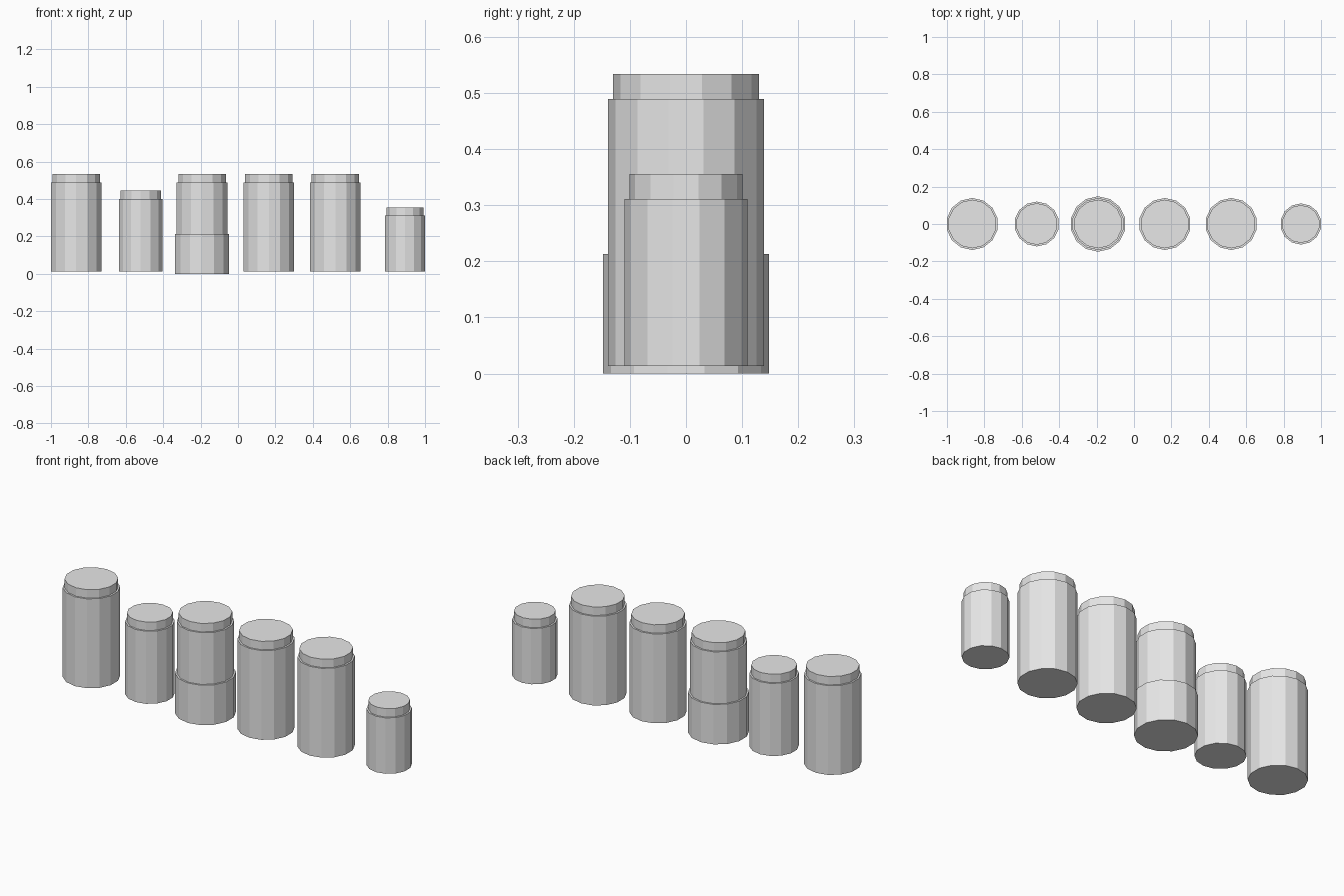
import bpy

cube = bpy.data.objects.get("Cube")
if cube:
    bpy.data.objects.remove(cube, do_unlink=True)

# Single light grey finish
grey = bpy.data.materials.new("light_grey")
grey.use_nodes = True
colour = (0.8, 0.8, 0.8, 1)
grey.diffuse_color = colour
grey.node_tree.nodes["Principled BSDF"].inputs["Base Color"].default_value = colour

SIDES = 14
BASE = 0.013         # underside of the canisters
LID_HEIGHT = 0.045
LID_INSET = 0.009
OVERLAP = 0.01       # lid plug inside the body


def cylinder(name, x, radius, bottom, top):
    bpy.ops.mesh.primitive_cylinder_add(
        vertices=SIDES, radius=radius, depth=top - bottom,
        location=(x, 0, (bottom + top) / 2))
    part = bpy.context.object
    part.name = name
    part.data.materials.append(grey)
    return part


def canister(name, x, radius, shoulder):
    cylinder(name + "_body", x, radius, BASE, shoulder)
    cylinder(name + "_lid", x, radius - LID_INSET,
             shoulder - OVERLAP, shoulder + LID_HEIGHT)


# Four tall canisters, one medium and one small, in a row
for i, x in enumerate((-0.865, -0.192, 0.165, 0.52)):
    canister(f"tall_canister_{i + 1}", x, 0.139, 0.489)
canister("medium_canister", -0.52, 0.12, 0.4)
canister("small_canister", 0.892, 0.11, 0.311)

# Sleeve around the base of the second tall canister
cylinder("base_sleeve", -0.192, 0.148, 0, 0.213)
